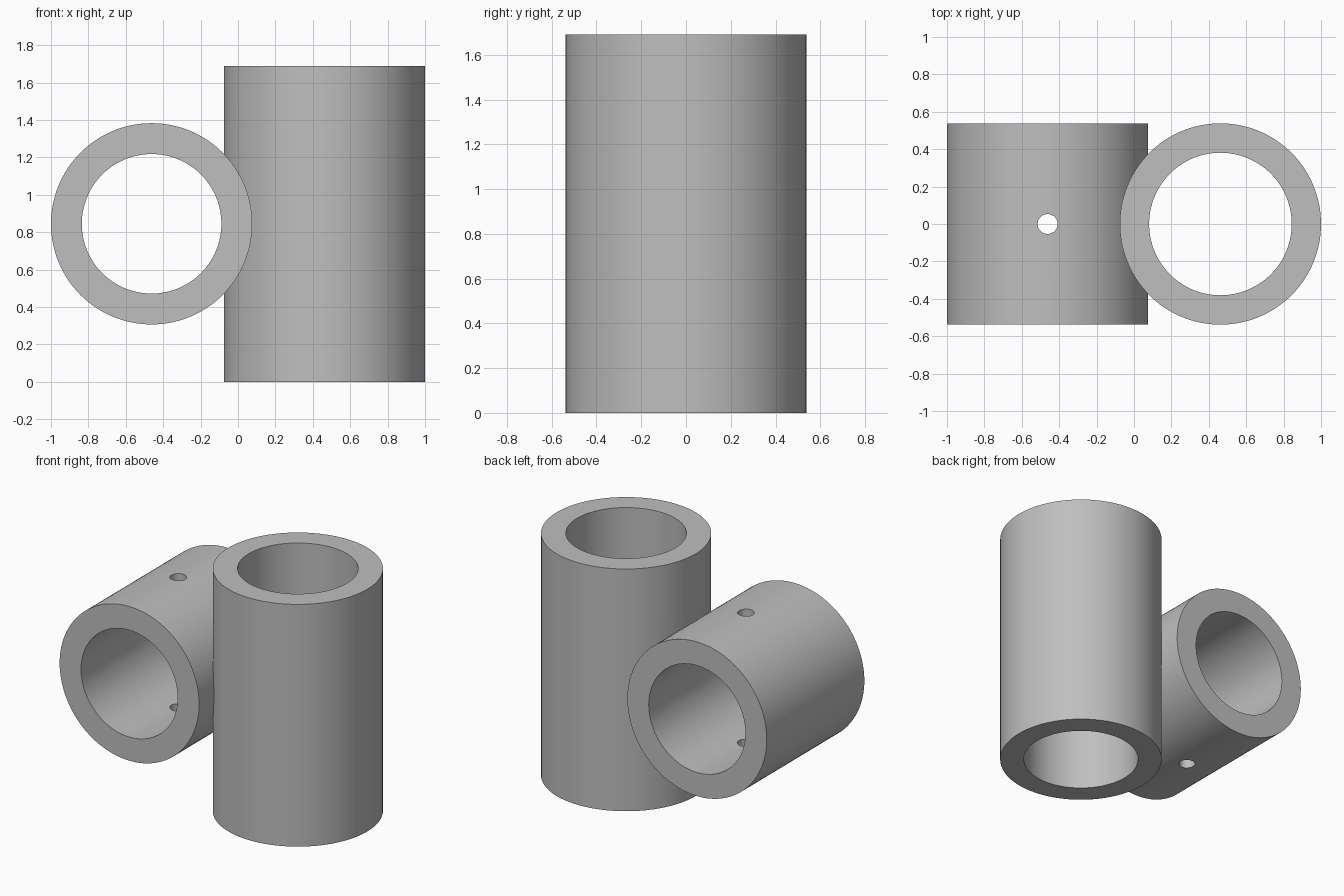
import bpy
from math import pi

if "Cube" in bpy.data.objects:
    bpy.data.objects.remove(bpy.data.objects["Cube"], do_unlink=True)

RADIUS, HEIGHT, OFFSET = 0.538, 1.69, 0.462
MID = HEIGHT / 2

grey = bpy.data.materials.new("plain grey")
grey.use_nodes = True
colour = (0.52, 0.52, 0.52, 1)
grey.diffuse_color = colour
grey.node_tree.nodes["Principled BSDF"].inputs["Base Color"].default_value = colour


def cylinder(name, x, radius, length, tilt=0, sides=128):
    bpy.ops.mesh.primitive_cylinder_add(
        vertices=sides, radius=radius, depth=length,
        location=(x, 0, MID), rotation=(tilt, 0, 0))
    obj = bpy.context.object
    obj.name = name
    obj.data.materials.append(grey)
    return obj


def combine(target, other, operation):
    mod = target.modifiers.new(operation.lower(), "BOOLEAN")
    mod.operation = operation
    mod.solver = "EXACT"
    mod.object = other
    bpy.context.view_layer.objects.active = target
    bpy.ops.object.modifier_apply(modifier=mod.name)
    bpy.data.objects.remove(other, do_unlink=True)


# Upright sleeve and the crosswise sleeve fused to its side
clamp = cylinder("crossed_sleeves", OFFSET, RADIUS, HEIGHT)
cross = cylinder("cross_sleeve", -OFFSET, RADIUS, 2 * RADIUS, pi / 2)
combine(clamp, cross, "UNION")

# Bores through both sleeves, and the small pin hole across the second
combine(clamp, cylinder("upright_bore", OFFSET, 0.381, 3), "DIFFERENCE")
combine(clamp, cylinder("cross_bore", -OFFSET, 0.373, 3, pi / 2), "DIFFERENCE")
combine(clamp, cylinder("pin_hole", -OFFSET, 0.053, 3, sides=48), "DIFFERENCE")

# Smooth walls with crisp rims
bpy.ops.object.select_all(action="DESELECT")
clamp.select_set(True)
bpy.context.view_layer.objects.active = clamp
bpy.ops.object.shade_smooth_by_angle(angle=pi / 6)
